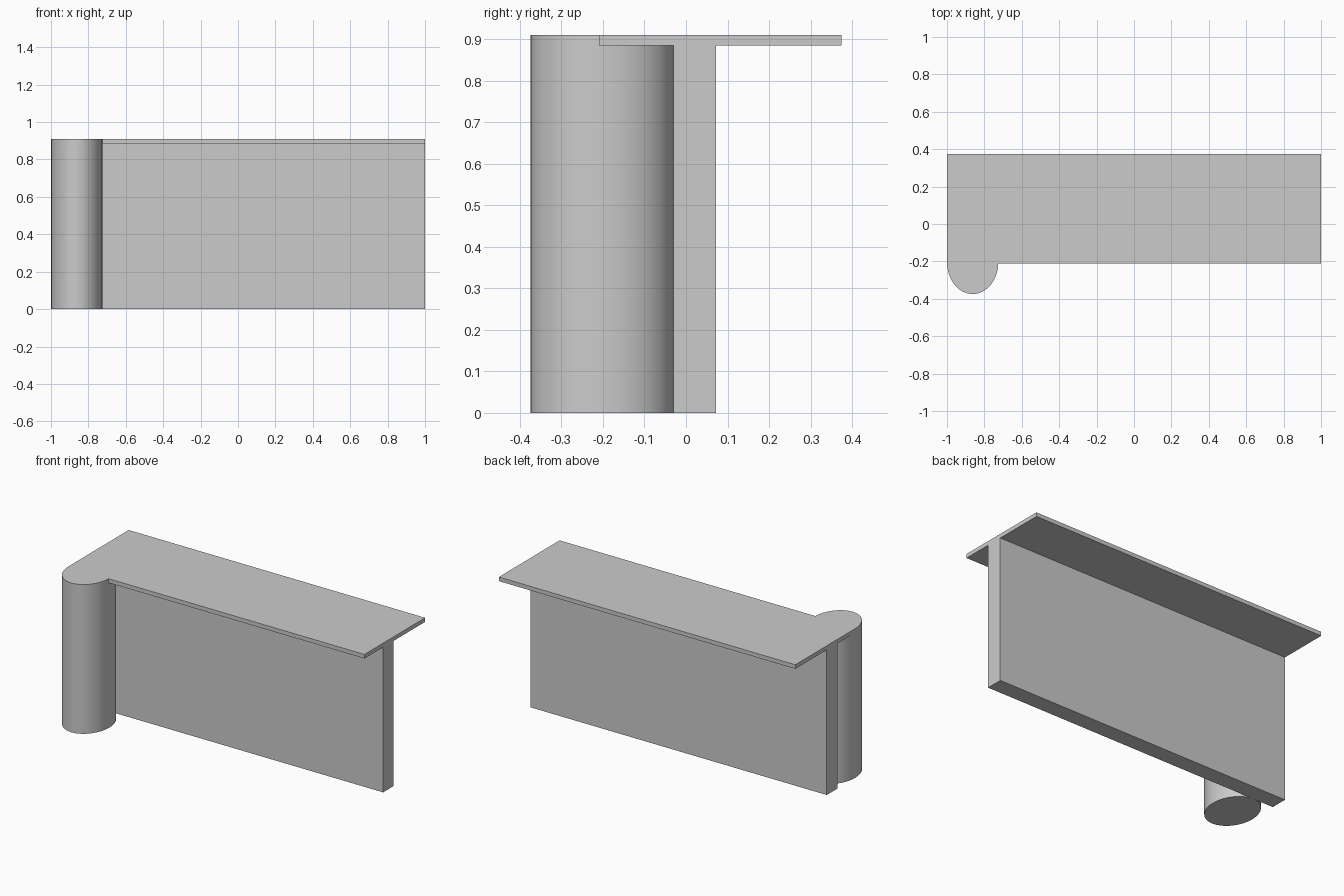
import bpy

if "Cube" in bpy.data.objects:
    bpy.data.objects.remove(bpy.data.objects["Cube"])


def box(name, x0, x1, y0, y1, z0, z1):
    bpy.ops.mesh.primitive_cube_add(
        size=1, location=((x0 + x1) / 2, (y0 + y1) / 2, (z0 + z1) / 2))
    ob = bpy.context.object
    ob.name = name
    ob.scale = (x1 - x0, y1 - y0, z1 - z0)
    bpy.ops.object.transform_apply(location=False, rotation=False, scale=True)
    return ob


TOP = 0.91
UNDER = 0.885

# Thin counter slab overhanging both sides of the wall
box("counter_top", -1, 1, -0.21, 0.375, UNDER, TOP)

# Upright panel carrying the counter
box("wall_panel", -1, 1, -0.03, 0.072, 0, UNDER)

# Oval column at the front left corner, flush with the counter
bpy.ops.mesh.primitive_cylinder_add(
    vertices=32, radius=1, depth=TOP, location=(-0.8625, -0.2025, TOP / 2))
column = bpy.context.object
column.name = "oval_column"
column.scale = (0.1375, 0.1725, 1)
bpy.ops.object.transform_apply(location=False, rotation=False, scale=True)
bpy.ops.object.shade_smooth_by_angle()
